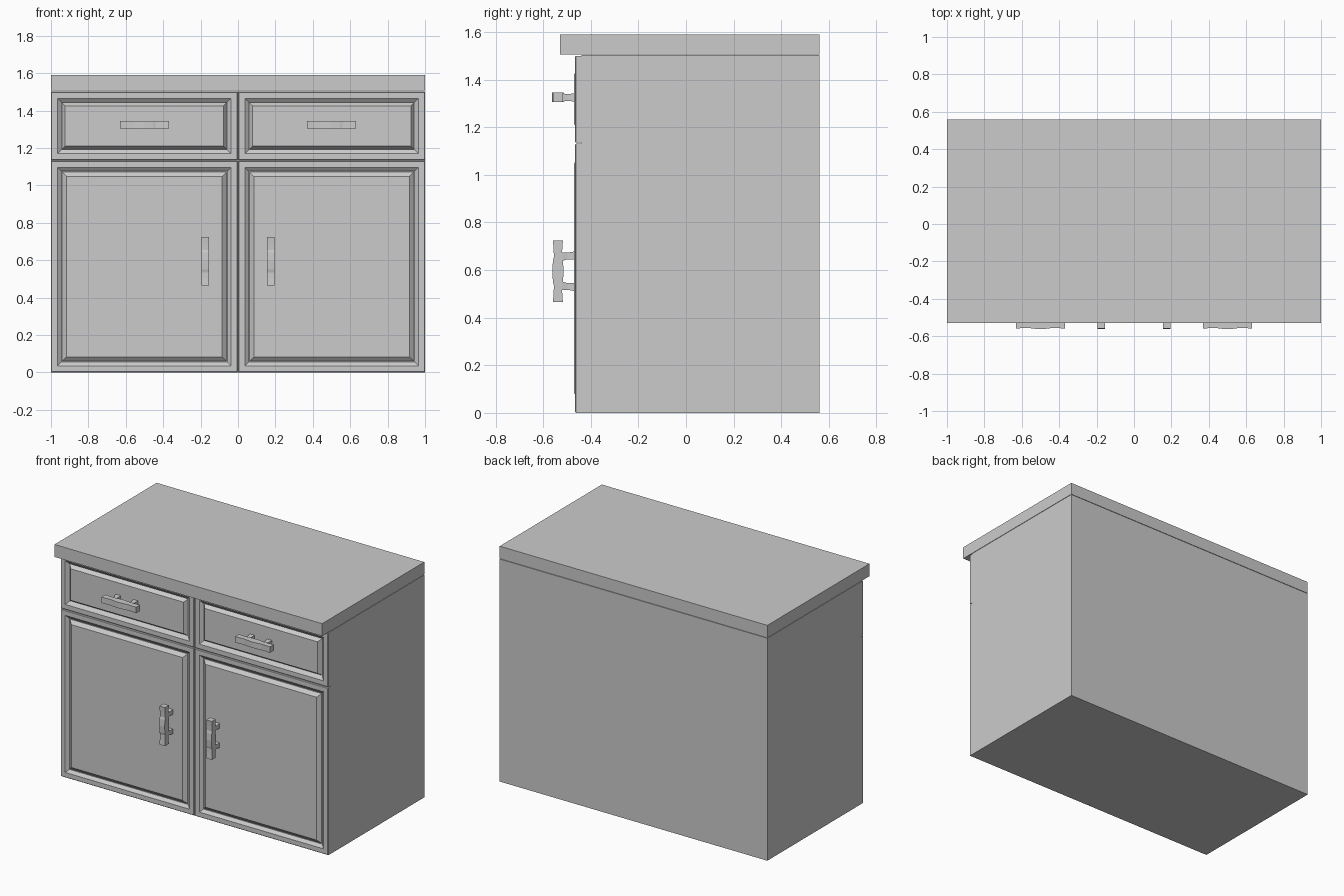
import bpy, bmesh
from mathutils import Vector, Matrix

cube = bpy.data.objects.get("Cube")
if cube:
    bpy.data.objects.remove(cube, do_unlink=True)

grey = bpy.data.materials.new("plain grey")
grey.use_nodes = True
grey.diffuse_color = (0.6, 0.6, 0.6, 1)
grey.node_tree.nodes["Principled BSDF"].inputs["Base Color"].default_value = (0.6, 0.6, 0.6, 1)


def finish(name, bm):
    bmesh.ops.recalc_face_normals(bm, faces=bm.faces)
    mesh = bpy.data.meshes.new(name)
    bm.to_mesh(mesh)
    bm.free()
    mesh.materials.append(grey)
    obj = bpy.data.objects.new(name, mesh)
    bpy.context.collection.objects.link(obj)
    return obj


def add_box(bm, low, high):
    low, high = Vector(low), Vector(high)
    matrix = Matrix.Translation((low + high) / 2) @ Matrix.Diagonal((*(high - low), 1))
    bmesh.ops.create_cube(bm, size=1, matrix=matrix)


def box(name, low, high):
    bm = bmesh.new()
    add_box(bm, low, high)
    return finish(name, bm)


def loft(bm, rings):
    """Skin a list of four-cornered rings and cap both ends."""
    loops = [[bm.verts.new(p) for p in ring] for ring in rings]
    for a, b in zip(loops, loops[1:]):
        for i in range(4):
            j = (i + 1) % 4
            bm.faces.new((a[i], a[j], b[j], b[i]))
    bm.faces.new(loops[0])
    bm.faces.new(loops[-1])


def panel(name, x0, x1, z0, z1, profile):
    """Raised-panel front: profile holds (inset from the edge, depth y)."""
    bm = bmesh.new()
    loft(bm, [[(x0 + d, y, z0 + d), (x1 - d, y, z0 + d),
               (x1 - d, y, z1 - d), (x0 + d, y, z1 - d)] for d, y in profile])
    return finish(name, bm)


def handle(name, centre, upright):
    """Swelling square bar on two flared posts, built along x."""
    bm = bmesh.new()
    stations = [(-0.13, 0.021), (-0.09, 0.018), (-0.06, 0.017), (-0.045, 0.021),
                (0, 0.024)]
    stations += [(-t, r) for t, r in reversed(stations[:-1])]
    loft(bm, [[(t, -r, -0.020), (t, r, -0.020), (t, r, 0.020), (t, -r, 0.020)]
              for t, r in stations])
    for side in (-1, 1):
        rings = []
        for y, mid, r in ((0.012, 0.06, 0.018), (0.04, 0.064, 0.014), (0.075, 0.066, 0.018)):
            rings.append([(side * mid - r, y, -r), (side * mid + r, y, -r),
                          (side * mid + r, y, r), (side * mid - r, y, r)])
        loft(bm, rings)
    if upright:
        bmesh.ops.rotate(bm, verts=bm.verts, matrix=Matrix.Rotation(1.570796, 3, "Y"))
    bmesh.ops.translate(bm, verts=bm.verts, vec=centre)
    return finish(name, bm)


# Carcass and worktop
box("cabinet_body", (-1, -0.44, 0), (1, 0.56, 1.503))
box("worktop", (-1, -0.53, 1.506), (1, 0.56, 1.59))

# Raised-panel profiles, from the back edge to the centre field
door_profile = [(0, -0.44), (0, -0.462), (0.004, -0.466), (0.035, -0.466),
                (0.055, -0.450), (0.06, -0.450), (0.083, -0.470)]
drawer_profile = [(0, -0.44), (0, -0.462), (0.004, -0.466), (0.035, -0.466),
                  (0.055, -0.450), (0.058, -0.446), (0.076, -0.470)]

# Doors, drawers and their handles on both sides
for side, label in ((-1, "right"), (1, "left")):
    x0, x1 = sorted((side * 0.002, side))
    panel(label + "_door", x0, x1, 0, 1.131, door_profile)
    panel(label + "_drawer", x0, x1, 1.135, 1.5, drawer_profile)
    handle(label + "_door_handle", (side * 0.175, -0.538, 0.595), True)
    handle(label + "_drawer_handle", (side * 0.5, -0.538, 1.325), False)
